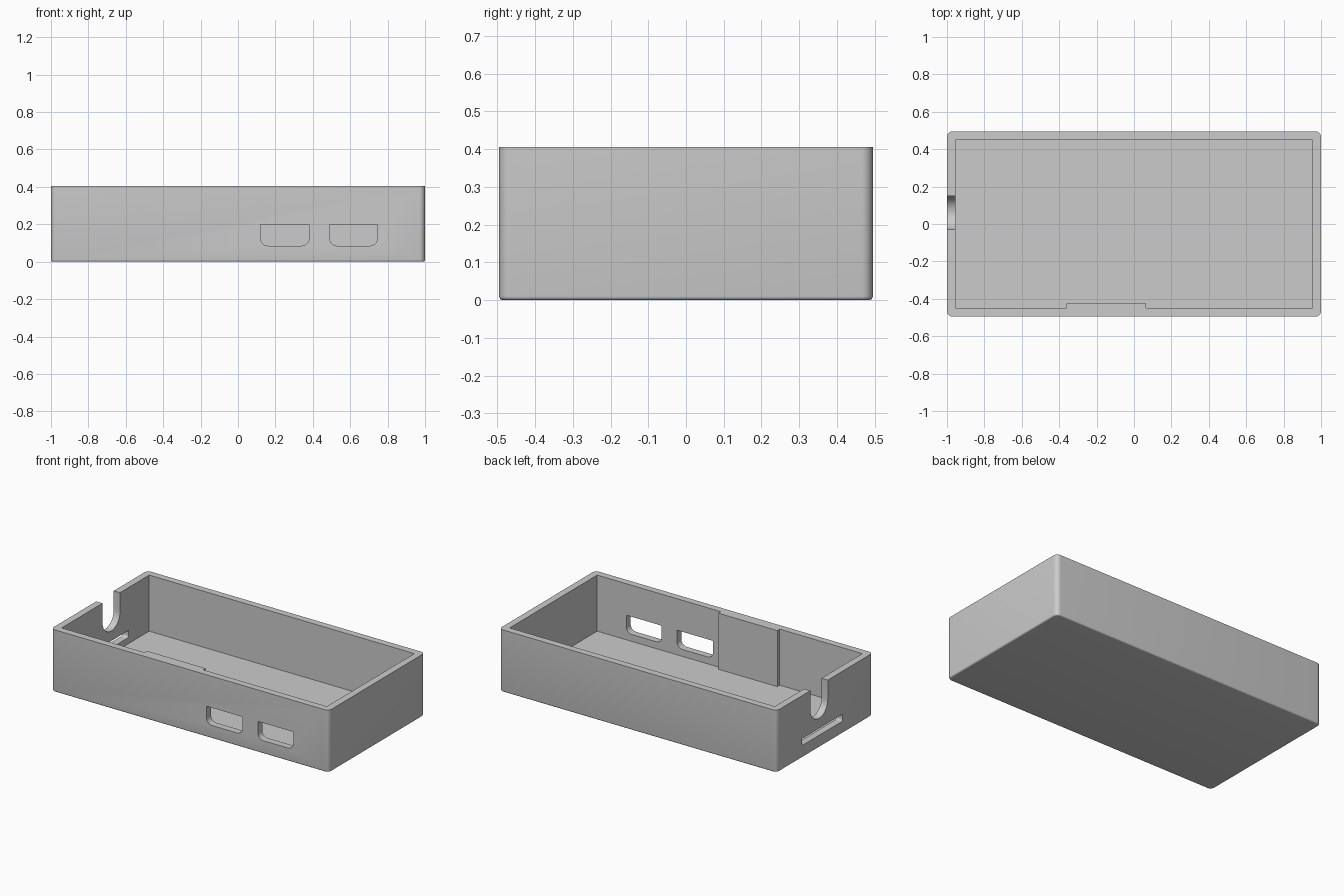
import bpy, bmesh, math
from mathutils import Vector

cube = bpy.data.objects.get("Cube")
if cube:
    bpy.data.objects.remove(cube, do_unlink=True)

HX, HY, H = 1.0, 0.495, 0.405      # half sizes and height of the case
WALL, FLOOR = 0.045, 0.04

grey = bpy.data.materials.new("plain grey")
grey.use_nodes = True
grey.diffuse_color = (0.6, 0.6, 0.6, 1)
grey.node_tree.nodes["Principled BSDF"].inputs["Base Color"].default_value = (0.6, 0.6, 0.6, 1)


def add_object(name, bm):
    bmesh.ops.recalc_face_normals(bm, faces=bm.faces)
    mesh = bpy.data.meshes.new(name)
    bm.to_mesh(mesh)
    bm.free()
    obj = bpy.data.objects.new(name, mesh)
    mesh.materials.append(grey)
    bpy.context.collection.objects.link(obj)
    return obj


def prism(name, points, offset):
    """Extrude a closed outline along an offset."""
    bm = bmesh.new()
    face = bm.faces.new([bm.verts.new(p) for p in points])
    new = bmesh.ops.extrude_face_region(bm, geom=[face])["geom"]
    bmesh.ops.translate(bm, vec=Vector(offset), verts=[v for v in new if isinstance(v, bmesh.types.BMVert)])
    return add_object(name, bm)


def box(name, lo, hi):
    bottom = [(lo[0], lo[1], lo[2]), (hi[0], lo[1], lo[2]), (hi[0], hi[1], lo[2]), (lo[0], hi[1], lo[2])]
    return prism(name, bottom, (0, 0, hi[2] - lo[2]))


def opening(a0, a1, low, high, radius, steps=8):
    """Outline with a square top and rounded lower corners."""
    pts = [(a1, high), (a0, high)]
    for centre, start in ((a0 + radius, math.pi), (a1 - radius, 1.5 * math.pi)):
        for i in range(steps + 1):
            t = start + i / steps * math.pi / 2
            p = (centre + radius * math.cos(t), low + radius + radius * math.sin(t))
            if math.dist(p, pts[-1]) > 1e-5:
                pts.append(p)
    return pts


def cut(target, cutter):
    mod = target.modifiers.new("cut", "BOOLEAN")
    mod.operation, mod.solver, mod.object = "DIFFERENCE", "EXACT", cutter
    cutter.hide_render = True
    bpy.context.view_layer.objects.active = target
    bpy.ops.object.modifier_apply(modifier=mod.name)
    bpy.data.objects.remove(cutter, do_unlink=True)


# Outer shell: round the upright corners, then the bottom rim
case = box("case", (-HX, -HY, 0), (HX, HY, H))
bm = bmesh.new()
bm.from_mesh(case.data)
uprights = [e for e in bm.edges if abs(e.verts[0].co.z - e.verts[1].co.z) > 0.1]
bmesh.ops.bevel(bm, geom=uprights, offset=0.03, segments=8, profile=0.5, affect="EDGES")
rim = [e for e in bm.edges if all(v.co.z < 0.001 for v in e.verts)]
bmesh.ops.bevel(bm, geom=rim, offset=0.01, segments=4, profile=0.5, affect="EDGES")
bm.to_mesh(case.data)
bm.free()

# Hollow interior
cut(case, box("cavity", (WALL - HX, WALL - HY, FLOOR), (HX - WALL, HY - WALL, H + 0.1)))

# Two port windows in the front wall
for x0, x1 in ((0.12, 0.38), (0.49, 0.745)):
    outline = [(x, -HY - 0.05, z) for x, z in opening(x0, x1, 0.085, 0.2, 0.04)]
    cut(case, prism("port", outline, (0, WALL + 0.08, 0)))

# Cable notch and card slot in the end wall
for shape in (opening(-0.03, 0.15, 0.19, H + 0.1, 0.09), opening(-0.183, 0.237, 0.08, 0.125, 0.015)):
    outline = [(-HX - 0.05, y, z) for y, z in shape]
    cut(case, prism("notch", outline, (WALL + 0.08, 0, 0)))

# Thick pad on the inside of the front wall
box("inner_pad", (-0.36, WALL - HY - 0.01, FLOOR - 0.01), (0.065, -0.425, H))

# Smooth the rounded edges only
bpy.ops.object.select_all(action="DESELECT")
case.select_set(True)
bpy.context.view_layer.objects.active = case
bpy.ops.object.shade_smooth_by_angle(angle=math.radians(30))
